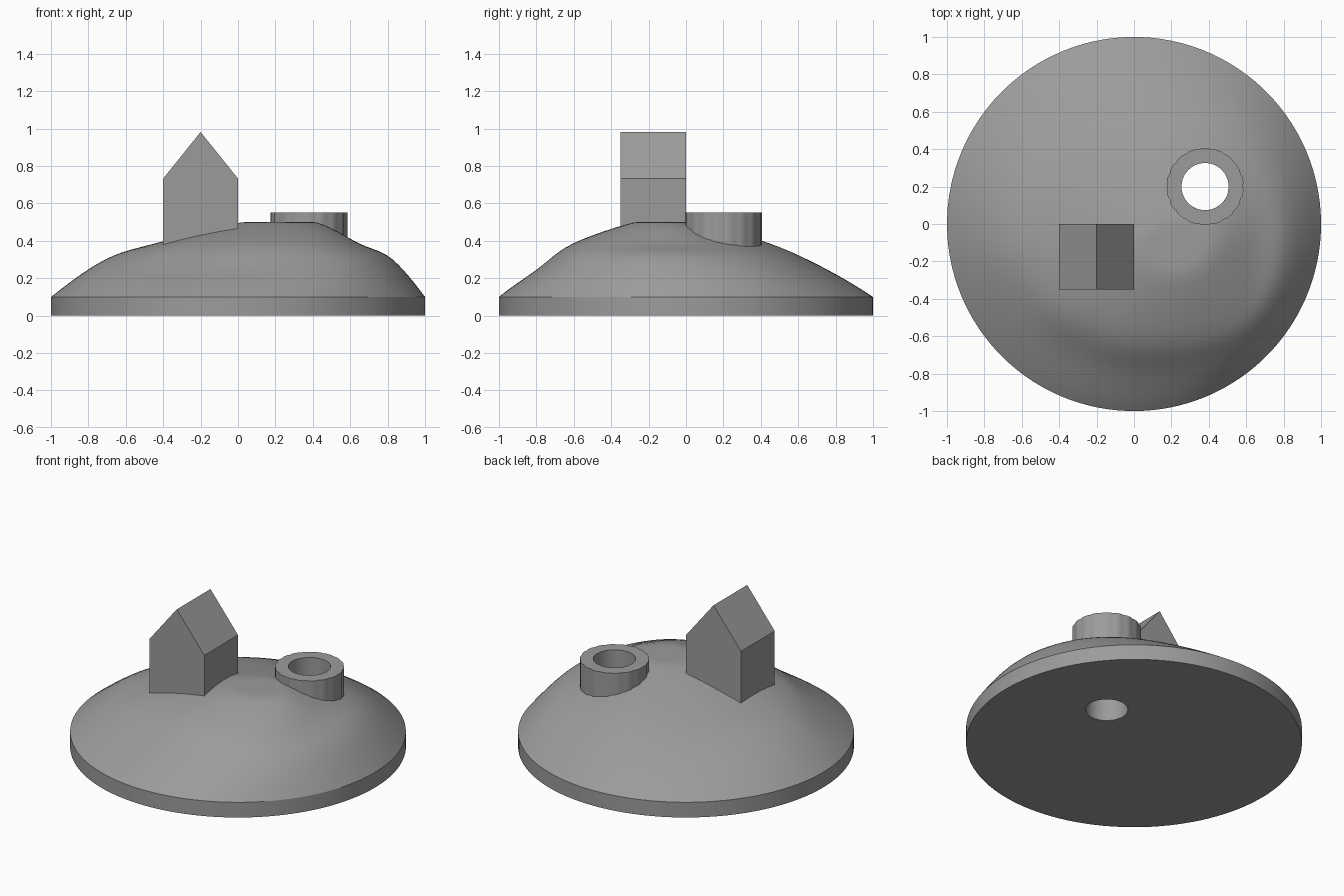
import bpy, bmesh, math

if "Cube" in bpy.data.objects:
    bpy.data.objects.remove(bpy.data.objects["Cube"])

# Dark grey shared by all parts
GREY = bpy.data.materials.new("dark_grey")
GREY.diffuse_color = (.33, .33, .33, 1)
GREY.use_nodes = True
GREY.node_tree.nodes["Principled BSDF"].inputs["Base Color"].default_value = GREY.diffuse_color

def make(name, bm):
    bmesh.ops.recalc_face_normals(bm, faces=bm.faces[:])
    me = bpy.data.meshes.new(name)
    bm.to_mesh(me)
    bm.free()
    me.materials.append(GREY)
    ob = bpy.data.objects.new(name, me)
    bpy.context.collection.objects.link(ob)
    return ob

def select(ob):
    bpy.ops.object.select_all(action='DESELECT')
    bpy.context.view_layer.objects.active = ob
    ob.select_set(True)

def catmull(p0, p1, p2, p3, t):
    return [0.5 * (2*b + (c - a)*t + (2*a - 5*b + 4*c - d)*t*t + (3*b - a - 3*c + d)*t**3)
            for a, b, c, d in zip(p0, p1, p2, p3)]

# Hill: slope profile keys around the summit
# (angle, plateau radius, shoulder radius, shoulder height, bulge of lower slope)
CX, CY = 0.2, -0.1
KEYS = [(0, .22, .45, .385, .06), (50, .17, .48, .395, .045), (90, .13, .50, .402, .025),
        (135, .13, .55, .392, .03), (180, .18, .62, .392, .055), (205, .19, .64, .382, .02),
        (230, .19, .57, .385, .0), (270, .18, .50, .385, .005), (312, .20, .50, .38, .045)]

def key_at(deg):
    n = len(KEYS)
    for i in range(n):
        a, b = KEYS[i], KEYS[(i + 1) % n]
        end = b[0] if i < n - 1 else 360
        if a[0] <= deg < end:
            t = (deg - a[0]) / (end - a[0])
            return catmull(KEYS[i - 1][1:], a[1:], b[1:], KEYS[(i + 2) % n][1:], t)

def profile(deg):
    c, s = math.cos(math.radians(deg)), math.sin(math.radians(deg))
    d = CX * c + CY * s
    rim = -d + math.sqrt(d * d - (CX**2 + CY**2 - 1))
    p, sh, z, bulge = key_at(deg)
    ctrl = [(-p, .5), (0, .502), (p, .498), (sh, z),
            ((sh + rim) / 2, (z + .1) / 2 + bulge), (rim, .1)]
    ctrl.append((rim + (rim - sh) * .4, .1 - (z - .1) * .55 - bulge))
    pts = []
    for i in range(1, 5):
        for k in range(6):
            pts.append(catmull(*ctrl[i - 1:i + 3], k / 6))
    pts += [(rim, .1), (rim, 0)]
    return [(CX + r * c, CY + r * s, min(h, .502)) for r, h in pts[1:]]

bm = bmesh.new()
N = 120
top = bm.verts.new((CX, CY, .502))
cols = [[bm.verts.new(p) for p in profile(360 * i / N)] for i in range(N)]
for i in range(N):
    a, b = cols[i], cols[(i + 1) % N]
    bm.faces.new((top, a[0], b[0]))
    for j in range(len(a) - 1):
        bm.faces.new((a[j], a[j + 1], b[j + 1], b[j]))
bm.faces.new([c[-1] for c in cols])
hill = make("hill", bm)

# Well shaft cut through the hill
WX, WY, RI, RO = .38, .2, .126, .206
bpy.ops.mesh.primitive_cylinder_add(vertices=48, radius=RI, depth=2, location=(WX, WY, .3))
cutter = bpy.context.object
cutter.name = "shaft_cutter"
cutter.hide_render = True
cutter.data.materials.append(GREY)
select(hill)
mod = hill.modifiers.new("shaft", 'BOOLEAN')
mod.operation = 'DIFFERENCE'
mod.solver = 'EXACT'
mod.object = cutter
bpy.ops.object.modifier_apply(modifier=mod.name)
bpy.data.objects.remove(cutter)
select(hill)
bpy.ops.object.shade_smooth_by_angle(angle=math.radians(25))

# Well ring: grooved stone wall around the shaft
bm = bmesh.new()
M = 72
rows = []
for i in range(M):
    a = 2 * math.pi * i / M
    ro = RO - (.005 if i % 4 == 0 else 0)
    rows.append([bm.verts.new((WX + r * math.cos(a), WY + r * math.sin(a), z))
                 for r, z in ((RI, .3), (ro, .3), (ro, .552), (RI, .552))])
for i in range(M):
    a, b = rows[i], rows[(i + 1) % M]
    for j in range(4):
        k = (j + 1) % 4
        bm.faces.new((a[j], a[k], b[k], b[j]))
ring = make("well_ring", bm)
select(ring)
bpy.ops.object.shade_smooth_by_angle(angle=math.radians(30))

# House: gabled profile extruded front to back
bm = bmesh.new()
gable = [(-.4, .2), (0, .2), (0, .733), (-.2, .982), (-.4, .733)]
face = bm.faces.new([bm.verts.new((x, -.35, z)) for x, z in gable])
ext = bmesh.ops.extrude_face_region(bm, geom=[face])
bmesh.ops.translate(bm, vec=(0, .35, 0),
                    verts=[v for v in ext["geom"] if isinstance(v, bmesh.types.BMVert)])
if len(bm.faces) < 7:
    bm.faces.new([v for v in bm.verts if v.co.y < -.3])
make("house", bm)
